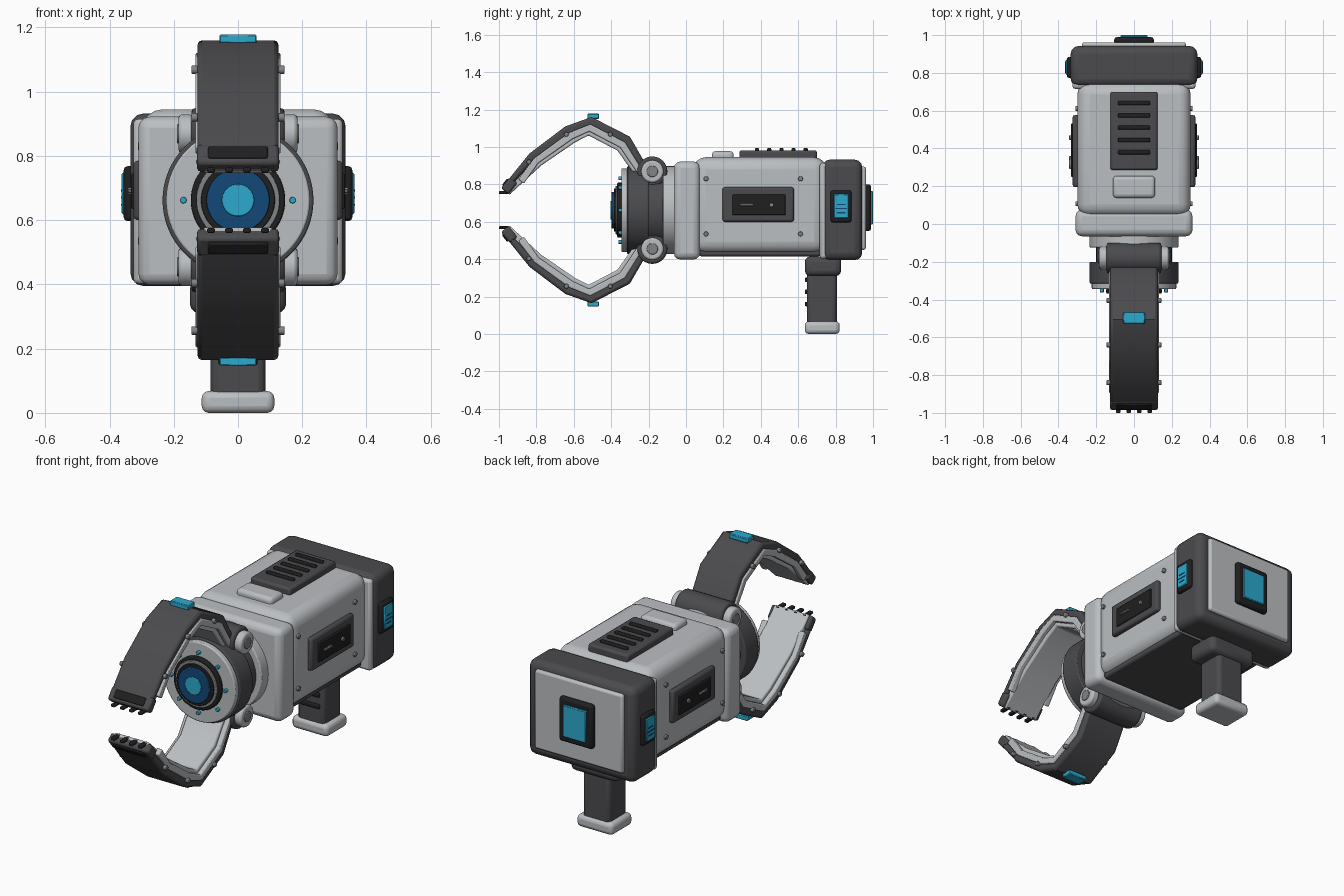
import bpy, bmesh, math
from mathutils import Matrix, Vector

if "Cube" in bpy.data.objects:
    bpy.data.objects.remove(bpy.data.objects["Cube"])

C = 0.662  # height of the claw and lens axis


def mat(name, rgb):
    m = bpy.data.materials.new(name)
    m.diffuse_color = (*rgb, 1)
    m.use_nodes = True
    m.node_tree.nodes["Principled BSDF"].inputs["Base Color"].default_value = m.diffuse_color
    return m


LIGHT = mat("light_grey", (0.50, 0.52, 0.54))
DARK = mat("dark_grey", (0.070, 0.068, 0.074))
BLACK = mat("black", (0.014, 0.014, 0.015))
STEEL = mat("bolt_grey", (0.22, 0.23, 0.24))
CYAN = mat("cyan", (0.025, 0.40, 0.62))
NAVY = mat("navy_blue", (0.006, 0.065, 0.19))


def finish(bm, name, material, bevel=0, seg=3, angle=50):
    bmesh.ops.recalc_face_normals(bm, faces=bm.faces)
    me = bpy.data.meshes.new(name)
    bm.to_mesh(me)
    bm.free()
    me.materials.append(material)
    ob = bpy.data.objects.new(name, me)
    bpy.context.collection.objects.link(ob)
    if bevel:
        b = ob.modifiers.new("bevel", 'BEVEL')
        b.width, b.segments = bevel, seg
        b.limit_method, b.angle_limit = 'ANGLE', math.radians(angle)
    bpy.ops.object.select_all(action='DESELECT')
    ob.select_set(True)
    bpy.context.view_layer.objects.active = ob
    bpy.ops.object.shade_smooth_by_angle(angle=math.radians(35))
    return ob


def box(name, x, y, z, material, bevel=0, seg=3):
    bm = bmesh.new()
    size = [max(r) - min(r) for r in (x, y, z)]
    mid = Vector([sum(r) / 2 for r in (x, y, z)])
    bmesh.ops.create_cube(bm, size=1, matrix=Matrix.Translation(mid) @ Matrix.Diagonal((*size, 1)))
    return finish(bm, name, material, bevel, seg)


def cyl(name, axis, a, b, r, at, material, bevel=0, n=48):
    """Cylinder from a to b on an axis; 'at' gives the two other coordinates in order."""
    bm = bmesh.new()
    rot = Matrix.Rotation(math.pi / 2, 4, 'Y' if axis == 'x' else 'X')
    mid = ((a + b) / 2, *at) if axis == 'x' else (at[0], (a + b) / 2, at[1])
    bmesh.ops.create_cone(bm, cap_ends=True, segments=n, radius1=r, radius2=r, depth=abs(b - a),
                          matrix=Matrix.Translation(mid) @ rot)
    return finish(bm, name, material, bevel, 2)


def strip(name, path, t0, t1, x0, x1, material, s, bevel=0.008):
    """Bent bar: path holds (y, z, thickness factor), offset inward from t0 to t1."""
    bm = bmesh.new()
    rings = []
    for i, (y, z, f) in enumerate(path):
        p, q = path[max(i - 1, 0)], path[min(i + 1, len(path) - 1)]
        d = Vector((q[0] - p[0], q[1] - p[1])).normalized()
        n = Vector((-d.y, d.x))
        ring = []
        for x, t in ((x0, t0), (x1, t0), (x1, t1), (x0, t1)):
            pt = Vector((y, z)) + n * t * f
            ring.append(bm.verts.new((x, pt.x, C + s * (pt.y - C))))
        rings.append(ring)
    for a, b in zip(rings, rings[1:]):
        for k in range(4):
            bm.faces.new((a[k], a[(k + 1) % 4], b[(k + 1) % 4], b[k]))
    bm.faces.new(rings[0])
    bm.faces.new(rings[-1])
    return finish(bm, name, material, bevel, 2)


# Main housing
box("body", (-.30, .30), (.04, .75), (.43, .945), LIGHT, .065, 4)
box("front_collar", (-.31, .31), (-.065, .075), (.398, .922), LIGHT, .035)
box("belly_plate", (-.27, .27), (.07, .72), (.415, .47), DARK, .012, 2)
box("rear_flange", (-.326, .326), (.715, .755), (.402, .915), LIGHT, .015, 2)
box("rear_housing", (-.335, .335), (.728, .942), (.395, .932), DARK, .04)
box("rear_plate", (-.275, .275), (.93, .962), (.45, .895), LIGHT, .012, 2)
box("rear_bezel", (-.105, .105), (.95, .99), (.55, .80), BLACK, .015, 2)
box("rear_screen", (-.072, .072), (.98, 1.0), (.585, .765), CYAN, .004, 1)

# Top vent and button
box("vent_plate", (-.125, .125), (.285, .70), (.92, .982), DARK, .012, 2)
for i in range(5):
    y = .38 + i * .065
    box("vent_bar", (-.085, .085), (y - .011, y + .011), (.97, .994), BLACK, .005, 2)
box("top_button", (-.112, .112), (.138, .255), (.92, .977), LIGHT, .02)

# Side panels, side screens and bolts
for s in (1, -1):
    box("side_frame", (s * .28, s * .325), (.195, .577), (.60, .785), DARK, .012, 2)
    box("side_panel", (s * .31, s * .333), (.248, .533), (.635, .745), BLACK, .005, 2)
    box("side_dash", (s * .33, s * .343), (.29, .36), (.685, .697), STEEL, .003, 1)
    cyl("side_knob", 'x', s * .33, s * .343, .012, (.457, .69), STEEL, .002, 12)
    box("side_bezel", (s * .32, s * .356), (.773, .885), (.597, .768), BLACK, .012, 2)
    box("side_screen", (s * .345, s * .362), (.79, .87), (.618, .748), CYAN, .004, 1)
    for z, w in ((.692, .022), (.670, .03), (.648, .022)):
        box("screen_line", (s * .36, s * .364), (.83 - w, .83 + w), (z - .003, z + .003), NAVY)
    for y in (.107, .612):
        for z in (.535, .83):
            cyl("body_bolt", 'x', s * .285, s * .311, .013, (y, z), STEEL, .003, 12)

# Handle
box("handle_head", (-.15, .15), (.635, .83), (.31, .415), DARK, .03)
box("handle_shaft", (-.085, .085), (.648, .806), (.04, .36), DARK, .022)
box("handle_base", (-.113, .113), (.635, .822), (0, .068), LIGHT, .022)
for z in (.16, .225, .29):
    box("finger_ridge", (-.06, .06), (.635, .66), (z - .012, z + .012), BLACK, .006, 2)

# Wrist drum
for name, a, b, r, m in (
        ("wrist_disc", -.125, -.05, .235, LIGHT),
        ("wrist_neck", -.21, -.10, .20, DARK),
        ("wrist_drum", -.315, -.20, .235, DARK),
        ("face_disc", -.345, -.31, .224, LIGHT),
        ("lens_outer_ring", -.368, -.34, .147, BLACK),
        ("lens_grey_ring", -.376, -.36, .130, STEEL),
        ("lens_inner_ring", -.386, -.37, .115, BLACK),
        ("lens_glass", -.398, -.38, .098, NAVY),
        ("lens_core", -.404, -.39, .05, CYAN)):
    cyl(name, 'y', a, b, r, (0, C), m, .006 if b - a > .02 else .003, 64)
for i in range(8):
    a = i * math.pi / 4
    cyl("face_light", 'y', -.362, -.34, .010,
        (.17 * math.cos(a), C + .17 * math.sin(a)), CYAN, .002, 12)

# Claws: upper and lower
CLAW = [(-.205, .89, .8), (-.30, 1.055, 1), (-.505, 1.16, 1),
        (-.645, 1.11, 1), (-.837, .965, .9), (-.988, .778, .55)]


def tip(f0, f1):
    p, q = CLAW[-2], CLAW[-1]
    return [(p[0] + (q[0] - p[0]) * f, p[1] + (q[1] - p[1]) * f, 1) for f in (f0, f1)]


for s in (1, -1):
    side = "upper" if s > 0 else "lower"

    def zz(z):
        return C + s * (z - C)

    cyl(side + "_hinge", 'x', -.145, .145, .08, (-.18, zz(.869)), DARK, .012)
    for k in (1, -1):
        cyl(side + "_hinge_cap", 'x', k * .14, k * .185, .06, (-.18, zz(.869)), LIGHT, .01)
        cyl(side + "_hinge_pin", 'x', k * .18, k * .19, .03, (-.18, zz(.869)), STEEL, .003, 24)
        strip(side + "_claw_rail", CLAW[:-1] + tip(.6, .6)[:1], .04, .078, k * .10, k * .133, LIGHT, s, .006)
        for y, z in ((-.405, 1.068), (-.64, 1.068), (-.84, .92)):
            cyl(side + "_claw_bolt", 'x', k * .125, k * .145, .013, (y, zz(z)), STEEL, .003, 12)
    strip(side + "_claw_shell", CLAW, 0, .05, -.126, .126, DARK, s, .014)
    strip(side + "_claw_lining", CLAW, .045, .10, -.108, .108, LIGHT, s)
    strip(side + "_claw_tip", tip(.68, 1.0), -.002, .05, -.128, .128, DARK, s, .012)
    strip(side + "_claw_pad", tip(.74, .93), -.009, .01, -.093, .093, BLACK, s, .006)
    for x in (-.084, -.028, .028, .084):
        box(side + "_claw_tooth", (x - .012, x + .012), (-1.0, -.935),
            (zz(.748), zz(.764)), BLACK, .005, 2)
    box(side + "_claw_light", (-.058, .058), (-.527, -.465), (zz(1.15), zz(1.178)), CYAN, .004, 1)
